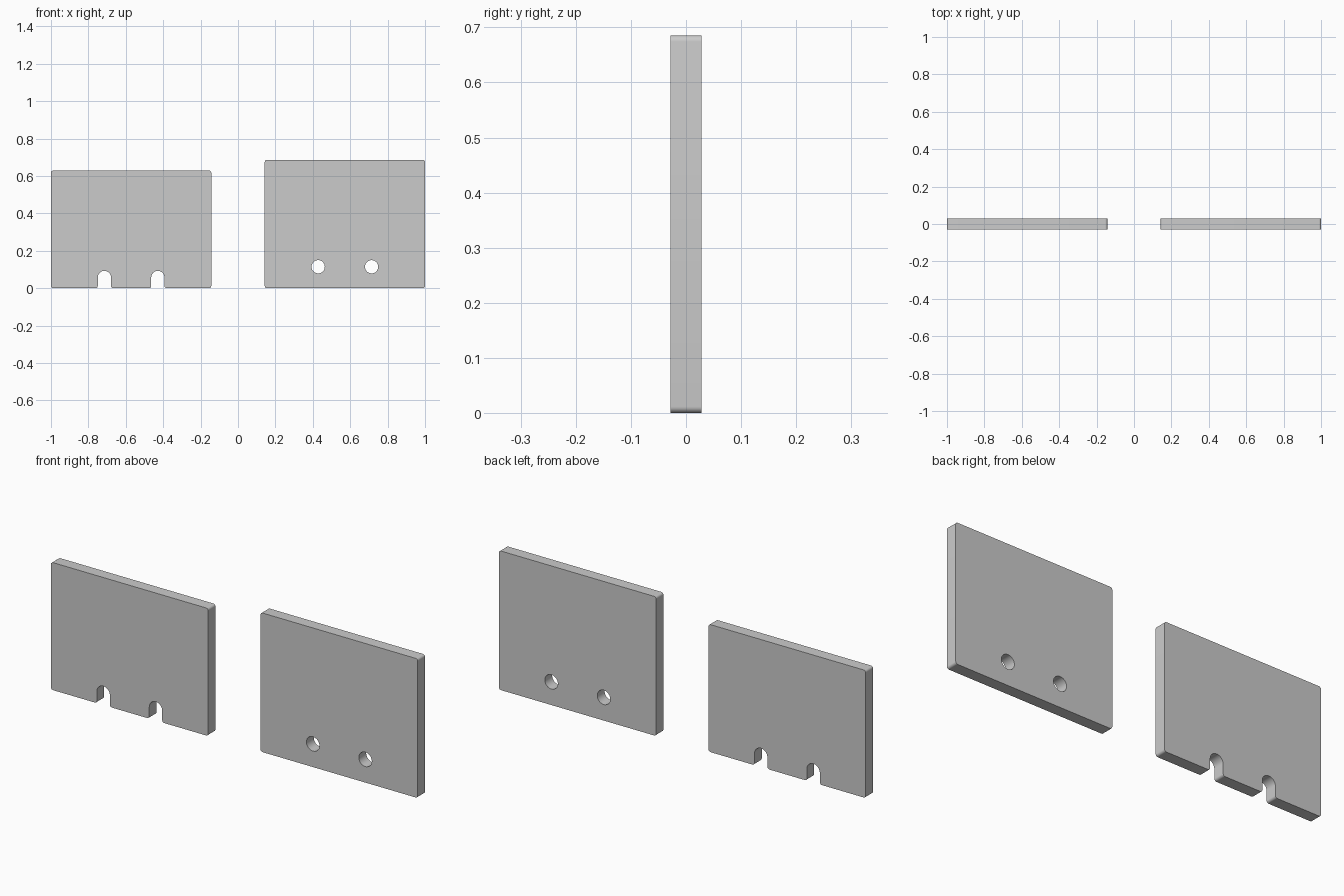
import bpy, bmesh
from math import sin, cos, pi
from mathutils import Vector

if "Cube" in bpy.data.objects:
    bpy.data.objects.remove(bpy.data.objects["Cube"])

U = 2 / 175            # one millimetre in model units
W, T = 75, 5           # plate width and thickness
HOLE_R, FILLET = 3.1, 1.0
HOLES_X = (25, 50)


def arc(cx, cz, r, a0, a1, n):
    return [(cx + r * cos(a0 + (a1 - a0) * i / n),
             cz + r * sin(a0 + (a1 - a0) * i / n)) for i in range(n + 1)]


def round_corners(points, corners, r, n=6):
    """Replace the listed right-angle corners with small arcs."""
    out = []
    for i, p in enumerate(points):
        p = Vector(p)
        if i not in corners:
            out.append(p)
            continue
        d1 = (Vector(points[i - 1]) - p).normalized()
        d2 = (Vector(points[(i + 1) % len(points)]) - p).normalized()
        for k in range(n + 1):
            t = pi / 2 * k / n
            out.append(p + r * (d1 + d2 - d2 * cos(t) - d1 * sin(t)))
    return out


def make_plate(name, x0, loops):
    """Fill the loops (outline plus holes) and extrude to plate thickness."""
    bm = bmesh.new()
    edges = []
    for loop in loops:
        vs = [bm.verts.new(((x0 + x) * U, -T / 2 * U, z * U)) for x, z in loop]
        edges += [bm.edges.new((v, vs[i - 1])) for i, v in enumerate(vs)]
    bmesh.ops.triangle_fill(bm, edges=edges, use_beauty=True, use_dissolve=False)
    ext = bmesh.ops.extrude_face_region(bm, geom=bm.faces[:], use_keep_orig=True)
    moved = [g for g in ext["geom"] if isinstance(g, bmesh.types.BMVert)]
    bmesh.ops.translate(bm, verts=moved, vec=(0, T * U, 0))
    bmesh.ops.recalc_face_normals(bm, faces=bm.faces[:])
    mesh = bpy.data.meshes.new(name)
    bm.to_mesh(mesh)
    bm.free()
    ob = bpy.data.objects.new(name, mesh)
    bpy.context.collection.objects.link(ob)
    bpy.ops.object.select_all(action='DESELECT')
    ob.select_set(True)
    bpy.context.view_layer.objects.active = ob
    bpy.ops.object.shade_smooth_by_angle(angle=pi / 6)


# Left plate with two open slots in the bottom edge
outline, corners = [(0, 0)], [0]
for cx in HOLES_X:
    corners.append(len(outline))
    outline.append((cx - HOLE_R, 0))
    outline += arc(cx, 5, HOLE_R, pi, 0, 20)
    corners.append(len(outline))
    outline.append((cx + HOLE_R, 0))
corners += range(len(outline), len(outline) + 3)
outline += [(W, 0), (W, 55), (0, 55)]
make_plate("slotted_plate", -87.5, [round_corners(outline, corners, FILLET)])

# Right plate with two round through holes
outline = [(0, 0), (W, 0), (W, 60), (0, 60)]
holes = [arc(cx, 10, HOLE_R, 0, 2 * pi, 40)[:-1] for cx in HOLES_X]
make_plate("drilled_plate", 12.5, [round_corners(outline, range(4), FILLET)] + holes)
